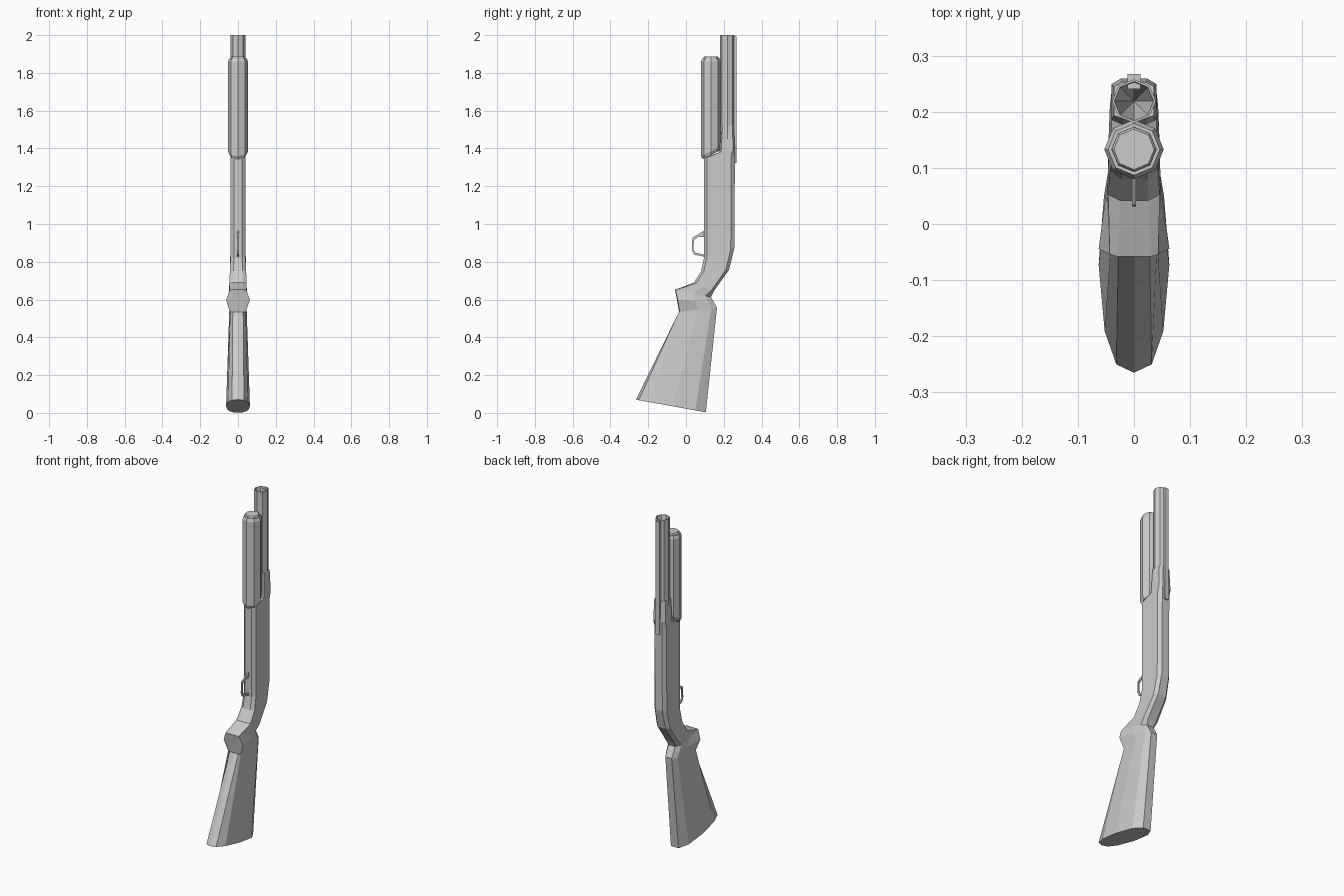
import bpy, bmesh, math
from mathutils import Vector

if "Cube" in bpy.data.objects:
    bpy.data.objects.remove(bpy.data.objects["Cube"])


def finish(name, bm):
    bmesh.ops.remove_doubles(bm, verts=bm.verts, dist=1e-5)
    bmesh.ops.recalc_face_normals(bm, faces=bm.faces)
    mesh = bpy.data.meshes.new(name)
    bm.to_mesh(mesh)
    bm.free()
    obj = bpy.data.objects.new(name, mesh)
    bpy.context.collection.objects.link(obj)
    return obj


def loft(name, rings):
    """Skin a list of equally sized vertex rings and cap both ends."""
    bm = bmesh.new()
    loops = [[bm.verts.new(p) for p in ring] for ring in rings]
    n = len(loops[0])
    for a, b in zip(loops, loops[1:]):
        for i in range(n):
            j = (i + 1) % n
            bm.faces.new((a[i], a[j], b[j], b[i]))
    bm.faces.new(loops[0])
    bm.faces.new(loops[-1])
    return finish(name, bm)


def section(front, back, w, profile):
    """Mirrored ring between a front and back (y, z) point."""
    f, b = Vector((0, *front)), Vector((0, *back))
    half = [f.lerp(b, t) + Vector((w * k, 0, 0)) for t, k in profile]
    other = [Vector((-p.x, p.y, p.z)) for p in reversed(half[1:])]
    return half + other


def octagon(y, z, r, slant=0.0):
    ring = []
    for i in range(8):
        a = i * math.pi / 4
        dy = r * math.sin(a)
        ring.append((r * math.cos(a), y + dy, z + slant * dy))
    return ring


# Half cross-sections: (position front to back, share of half width)
STOCK = [(0, 0), (.04, .5), (.2, .83), (.52, 1), (.85, .85), (1, .4)]
CAP = [(0, 0), (0, .6), (.02, .9), (.5, 1), (.85, .85), (1, .45)]
GRIP = [(0, 0), (0, .5), (.02, 1), (.5, .8), (.85, .65), (1, .35)]
BODY = [(0, 0), (0, .55), (.1, 1), (.5, 1), (.88, 1), (1, .6)]

# Butt stock with pistol grip
loft("stock", [section(*s) for s in (
    ((-.265, .07), (.105, .003), .063, STOCK),
    ((-.037, .535), (.164, .556), .046, CAP),
    ((-.048, .60), (.148, .585), .063, GRIP),
    ((-.058, .652), (.132, .614), .048, CAP),
    ((.042, .69), (.148, .645), .046, BODY),
    ((.08, .75), (.228, .757), .043, BODY),
)])

# Receiver, tapering onto the barrel at its upper end
loft("receiver", [section(*s, BODY) for s in (
    ((.08, .75), (.228, .757), .043),
    ((.095, .82), (.256, .873), .040),
    ((.095, 1.35), (.259, 1.36), .040),
    ((.178, 1.38), (.259, 1.40), .040),
    ((.187, 1.52), (.253, 1.52), .036),
)])

# Barrel with a funnel-shaped bore
BY = .219
loft("barrel", [octagon(BY, 1.32, .039), octagon(BY, 2.0, .039),
                octagon(BY, 2.0, .035), octagon(BY, 1.8, .0005)])

# Sighting rib along the back of the barrel
bm = bmesh.new()
bmesh.ops.create_cube(bm, size=1)
for v in bm.verts:
    v.co = (v.co.x * .024, .254 + v.co.y * .026, 1.658 + v.co.z * .67)
finish("barrel_rib", bm)

# Sliding fore-end with bevelled ends, and magazine cap
TY = .133
loft("fore_end", [octagon(TY, 1.365, .044, .5), octagon(TY, 1.385, .053, .5),
                  octagon(TY, 1.86, .053), octagon(TY, 1.877, .046)])
loft("magazine_cap", [octagon(TY, 1.85, .04), octagon(TY, 1.882, .04),
                      octagon(TY, 1.888, .036)])

# Trigger guard: a thin strip between an outer and inner outline
outer = [(.10, .965), (.075, .952), (.034, .928), (.031, .865), (.042, .838), (.10, .826)]
inner = [(.10, .932), (.066, .932), (.042, .915), (.039, .868), (.048, .848), (.10, .838)]
loft("trigger_guard", [[(-.004, *o), (.004, *o), (.004, *i), (-.004, *i)]
                       for o, i in zip(outer, inner)])
